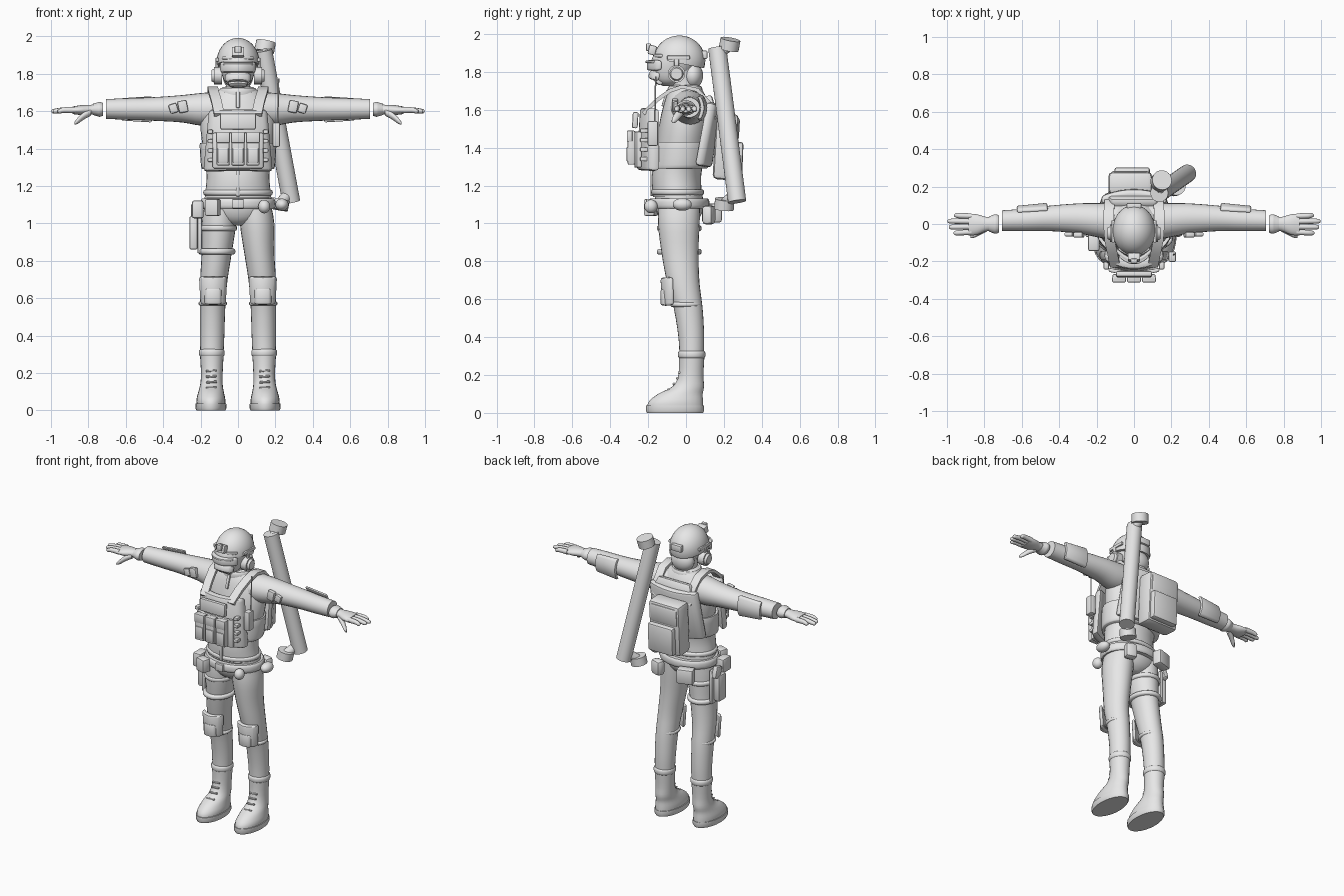
import bpy, bmesh, math
from mathutils import Vector, Matrix, Euler

grey = bpy.data.materials.new("light_grey")
grey.diffuse_color = (0.8, 0.8, 0.8, 1)


def finish(name, bm, angle=40):
    bmesh.ops.recalc_face_normals(bm, faces=bm.faces)
    for f in bm.faces:
        f.smooth = True
    me = bpy.data.meshes.new(name)
    bm.to_mesh(me)
    bm.free()
    me.set_sharp_from_angle(angle=math.radians(angle))
    me.materials.append(grey)
    ob = bpy.data.objects.new(name, me)
    bpy.context.collection.objects.link(ob)
    return ob


def box(name, c, s, r=0.01, rot=(0, 0, 0), top=1, bend=0):
    """Rounded box, optionally tapered to the top and bent around the body."""
    bm = bmesh.new()
    bmesh.ops.create_cube(bm, size=1)
    bmesh.ops.scale(bm, vec=s, verts=bm.verts)
    bmesh.ops.bevel(bm, geom=list(bm.edges), offset=min(r, min(s) * 0.45),
                    segments=2, profile=0.5, affect='EDGES')
    if bend:
        for i in range(1, 10):
            bmesh.ops.bisect_plane(bm, geom=bm.verts[:] + bm.edges[:] + bm.faces[:],
                                   plane_co=((i / 10 - 0.5) * s[0], 0, 0), plane_no=(1, 0, 0))
    for v in bm.verts:
        v.co.x *= 1 + (top - 1) * (v.co.z / s[2] + 0.5)
        v.co.y += bend * v.co.x ** 2
    bm.transform(Matrix.Translation(c) @ Euler(rot).to_matrix().to_4x4())
    return finish(name, bm)


def cyl(name, p, q, r, r2=None, n=20):
    bm = bmesh.new()
    p, q = Vector(p), Vector(q)
    bmesh.ops.create_cone(bm, cap_ends=True, segments=n, radius1=r,
                          radius2=r if r2 is None else r2, depth=(q - p).length)
    turn = (q - p).to_track_quat('Z', 'Y').to_matrix().to_4x4()
    bm.transform(Matrix.Translation((p + q) / 2) @ turn)
    return finish(name, bm)


def ball(name, c, s, cut=None):
    """Ellipsoid, optionally keeping only the side of a plane its normal points to."""
    bm = bmesh.new()
    bmesh.ops.create_uvsphere(bm, u_segments=28, v_segments=18, radius=1)
    bm.transform(Matrix.Translation(c) @ Matrix.Diagonal((*s, 1)))
    if cut:
        bmesh.ops.bisect_plane(bm, geom=bm.verts[:] + bm.edges[:] + bm.faces[:],
                               plane_co=cut[0], plane_no=cut[1], clear_inner=True)
        bmesh.ops.holes_fill(bm, edges=bm.edges[:])
    return finish(name, bm)


def loft(name, rings, axis='z', n=24, steps=3):
    """Smooth skin through ellipses (x, y, z, ru, rv) stacked along an axis."""
    u, v = {'z': (0, 1), 'x': (1, 2), 'y': (0, 2)}[axis]
    pts, last = [], len(rings) - 1
    for i in range(last):
        a, b, c, d = (rings[max(0, min(last, i + k))] for k in (-1, 0, 1, 2))
        for t in (k / steps for k in range(steps)):
            pts.append([0.5 * (2 * q + (r - p) * t + (2 * p - 5 * q + 4 * r - s) * t * t
                               + (3 * q - p - 3 * r + s) * t ** 3)
                        for p, q, r, s in zip(a, b, c, d)])
    pts.append(rings[-1])
    bm = bmesh.new()
    loops = []
    for p in pts:
        ring = []
        for k in range(n):
            co = list(p[:3])
            co[u] += p[3] * math.cos(2 * math.pi * k / n)
            co[v] += p[4] * math.sin(2 * math.pi * k / n)
            ring.append(bm.verts.new(co))
        loops.append(ring)
    for a, b in zip(loops, loops[1:]):
        for k in range(n):
            bm.faces.new((a[k], a[(k + 1) % n], b[(k + 1) % n], b[k]))
    bm.faces.new(loops[0])
    bm.faces.new(loops[-1])
    return finish(name, bm, 50)


def band(name, c, ru, rv, h):
    x, y, z = c
    return loft(name, [(x, y, z - h / 2, ru - .008, rv - .008), (x, y, z - h / 4, ru, rv),
                       (x, y, z + h / 4, ru, rv), (x, y, z + h / 2, ru - .008, rv - .008)])


def strap(name, pts, w, t):
    """Flat webbing following points, its width along x."""
    bm = bmesh.new()
    pts = [Vector(p) for p in pts]
    rows = []
    for i, p in enumerate(pts):
        tan = pts[min(i + 1, len(pts) - 1)] - pts[max(i - 1, 0)]
        nrm = tan.cross(Vector((1, 0, 0))).normalized() * t / 2
        dx = Vector((w / 2, 0, 0))
        rows.append([bm.verts.new(q) for q in (p - dx - nrm, p + dx - nrm, p + dx + nrm, p - dx + nrm)])
    for a, b in zip(rows, rows[1:]):
        for k in range(4):
            bm.faces.new((a[k], a[(k + 1) % 4], b[(k + 1) % 4], b[k]))
    bm.faces.new(rows[0])
    bm.faces.new(rows[-1])
    return finish(name, bm)


# Jacket, pelvis, neck and collar
loft("jacket", [(0, -.045, 1.14, .178, .13), (0, -.05, 1.25, .168, .13), (0, -.03, 1.36, .18, .13),
                (0, -.01, 1.5, .2, .135), (0, 0, 1.6, .19, .125), (0, 0, 1.68, .14, .1),
                (0, 0, 1.73, .08, .07)], n=32)
loft("pelvis", [(0, -.04, 1.18, .172, .125), (0, -.035, 1.08, .18, .125),
                (0, -.035, 1.02, .13, .1), (0, -.035, .99, .05, .06)], n=32)
loft("neck", [(0, .0, 1.66, .075, .07), (0, -.01, 1.74, .065, .068), (0, -.02, 1.82, .07, .08)])
band("collar", (0, -.005, 1.695), .1, .092, .06)
box("jacket_zip", (0, -.18, 1.22), (.022, .016, .15), .004)
box("collar_zip", (0, -.107, 1.66), (.02, .02, .09), .004, (-.3, 0, 0))

# Head, mask and helmet
loft("head", [(0, -.085, 1.725, .03, .035), (0, -.09, 1.75, .066, .07), (0, -.075, 1.8, .088, .11),
              (0, -.055, 1.87, .1, .125), (0, -.04, 1.92, .09, .11)])
ball("helmet", (0, -.035, 1.86), (.115, .137, .132), ((0, -.035, 1.845), (0, .2, 1)))
box("helmet_brim", (0, -.165, 1.885), (.17, .016, .016), .005, bend=5)
box("goggles", (0, -.192, 1.835), (.19, .03, .055), .012, bend=6)
box("goggles_bridge", (0, -.2, 1.853), (.16, .03, .012), .004, bend=6)
box("mask", (0, -.178, 1.785), (.14, .035, .05), .015, (-.35, 0, 0), bend=6)
box("mask_lower", (0, -.145, 1.755), (.1, .04, .04), .015, (-.6, 0, 0), bend=5)
box("helmet_mount", (0, -.178, 1.915), (.065, .04, .05), .006, (-.25, 0, 0))
box("helmet_mount_clip", (0, -.198, 1.93), (.035, .025, .04), .005)
box("helmet_rear_pack", (0, .098, 1.89), (.08, .03, .045), .008)
ball("nape_guard", (0, .035, 1.78), (.08, .055, .07))
for s in (1, -1):
    cyl("ear_cup", (s * .085, -.05, 1.79), (s * .128, -.05, 1.79), .046)
    cyl("ear_cap", (s * .125, -.05, 1.79), (s * .142, -.05, 1.79), .038, .03)
    box("helmet_rail", (s * .112, -.04, 1.875), (.016, .12, .022), .005)
    box("ear_arm", (s * .112, -.05, 1.845), (.014, .025, .06), .004)

# Both arms, gloves and legs
for s in (1, -1):
    loft("sleeve", [(s * .08, .01, 1.615, .1, .09), (s * .19, .02, 1.61, .092, .088),
                    (s * .3, .03, 1.613, .08, .073), (s * .45, .03, 1.612, .068, .063),
                    (s * .58, .022, 1.612, .06, .058), (s * .705, .018, 1.612, .055, .053)], 'x')
    # Rear forearm guard, curved around the sleeve
    p = box("elbow_pad", (0, 0, 0), (.14, .022, .165), .009, top=.85, bend=-5)
    p.data.transform(Matrix.Translation((s * .545, .094, 1.61)) @ Euler((0, s * math.pi / 2, s * -.1)).to_matrix().to_4x4())
    box("shoulder_patch", (s * .295, -.058, 1.625), (.05, .03, .065), .008, (0, s * .2, 0))
    box("shoulder_patch_tab", (s * .345, -.055, 1.615), (.045, .024, .05), .008, (0, s * .3, 0))
    loft("glove_cuff", [(s * .722, .0, 1.61, .046, .034), (s * .74, .0, 1.61, .052, .04),
                        (s * .755, .0, 1.61, .048, .036), (s * .775, .0, 1.61, .04, .03)], 'x')
    loft("palm", [(s * .74, .0, 1.61, .036, .028), (s * .79, .0, 1.608, .038, .026),
                  (s * .84, -.003, 1.606, .055, .026), (s * .885, -.003, 1.605, .058, .02)], 'x')
    for y, tip in ((.042, .962), (.014, .997), (-.015, .99), (-.044, .965)):
        loft("finger", [(s * .87, y, 1.606, .015, .017), (s * .93, y * 1.05, 1.606, .0145, .015),
                        (s * (tip - .01), y * 1.1, 1.6, .012, .012),
                        (s * tip, y * 1.1, 1.6, .004, .004)], 'x', 12)
    loft("thumb", [(s * .785, -.02, 1.597, .02, .02), (s * .825, -.04, 1.575, .02, .02),
                   (s * .858, -.06, 1.548, .015, .016), (s * .875, -.07, 1.535, .005, .006)], 'x', 12)

    loft("trouser_leg", [(s * .095, -.035, 1.1, .082, .11), (s * .102, -.038, 1.0, .092, .11),
                         (s * .113, -.032, .85, .081, .098), (s * .13, -.015, .69, .073, .086),
                         (s * .136, .012, .55, .068, .076), (s * .138, .028, .4, .065, .068),
                         (s * .14, .03, .29, .062, .064)])
    box("knee_pad", (s * .133, -.112, .64), (.135, .035, .15), .014, (.08, 0, 0), 1.12, 7)
    box("knee_cap", (s * .133, -.122, .61), (.09, .025, .085), .01, bend=6)
    band("knee_strap", (s * .135, .0, .572), .075, .083, .024)
    loft("boot", [(s * .145, -.057, .025, .076, .148), (s * .145, -.053, .06, .077, .143),
                  (s * .144, -.03, .1, .068, .118), (s * .142, .012, .14, .06, .083),
                  (s * .14, .026, .2, .058, .066), (s * .14, .03, .31, .064, .068)])
    loft("boot_sole", [(s * .145, -.058, .0, .077, .148), (s * .145, -.058, .012, .083, .154),
                       (s * .145, -.058, .038, .082, .152)], steps=1)
    band("boot_cuff", (s * .14, .03, .308), .068, .072, .042)
    for z, y in ((.12, -.098), (.15, -.068), (.18, -.05), (.21, -.04)):
        cyl("boot_lace", (s * .142 - .028, y + .004, z), (s * .142 + .028, y + .004, z + .004), .006, n=8)

# Armoured vest: front plate, pouches, straps, side bands, back plate
box("vest_front", (.0, -.222, 1.445), (.37, .06, .33), .02, (-.06, 0, 0), .84, 2)
box("vest_admin_pouch", (0, -.268, 1.545), (.19, .03, .085), .008, (-.06, 0, 0))
box("vest_lower_panel", (0, -.262, 1.39), (.27, .022, .19), .006, bend=1)
loft("cummerbund", [(0, -.04, 1.29, .19, .15), (0, -.035, 1.31, .198, .155),
                    (0, -.025, 1.42, .205, .155), (0, -.025, 1.43, .195, .145)], n=32)
for x in (-.08, 0, .08):
    box("magazine_pouch", (x, -.288, 1.4), (.07, .04, .18), .008)
    box("magazine_flap", (x, -.297, 1.46), (.074, .03, .06), .006)
    box("magazine_foot", (x, -.297, 1.365), (.058, .032, .08), .006)
for s in (1, -1):
    strap("shoulder_strap", [(s * .1, -.225, 1.58), (s * .115, -.155, 1.65), (s * .13, -.085, 1.7),
                             (s * .135, -.02, 1.722), (s * .135, .06, 1.705), (s * .13, .12, 1.64),
                             (s * .12, .15, 1.55)], .055, .02)
    for z in (1.34, 1.39, 1.44, 1.49):
        box("vest_loop", (s * .148, -.222, z), (.028, .04, .022), .005)
box("radio", (.205, -.175, 1.475), (.04, .055, .13), .008)
cyl("antenna", (.212, -.165, 1.53), (.217, -.16, 1.775), .004, n=8)
box("vest_back", (0, .138, 1.465), (.39, .05, .34), .02, (-.16, 0, 0), .9, -1.2)
box("back_yoke", (0, .125, 1.635), (.3, .045, .08), .015, (.3, 0, 0), .8)

# Backpack
box("backpack", (-.02, .21, 1.405), (.235, .12, .35), .025, (-.06, 0, 0))
box("backpack_lid", (-.02, .222, 1.5), (.21, .12, .13), .02, (-.06, 0, 0))
box("backpack_pocket", (-.01, .275, 1.335), (.19, .05, .19), .014, (-.04, 0, 0))

# Launcher tube with end caps
cyl("launcher_tube", (.135, .165, 1.925), (.285, .27, 1.115), .048, n=28)
cyl("launcher_top_cap", (.14, .225, 1.918), (.15, .235, 1.972), .053, n=24)
cyl("launcher_top_neck", (.145, .18, 1.9), (.145, .23, 1.945), .03)
cyl("launcher_bottom_cap", (.215, .2, 1.075), (.225, .205, 1.128), .052, n=24)
cyl("launcher_bottom_neck", (.22, .2, 1.1), (.265, .255, 1.15), .03)

# Belt and its pouches
band("jacket_hem", (0, -.045, 1.165), .185, .14, .03)
band("belt", (0, -.037, 1.105), .2, .16, .055)
box("belt_buckle", (0, -.2, 1.105), (.06, .02, .05), .006)
box("front_belt_pouch", (-.135, -.185, 1.085), (.075, .06, .09), .01, (0, 0, -.3))
box("side_belt_pouch", (-.215, -.1, 1.075), (.06, .09, .095), .01)
box("rear_belt_pouch", (-.1, .145, 1.055), (.11, .065, .1), .012, (0, 0, .3))
box("left_rear_pouch", (.13, .12, 1.045), (.08, .06, .1), .02, (0, 0, -.3))
ball("front_round_pouch", (.14, -.185, 1.09), (.032, .035, .036))
ball("side_round_pouch", (.235, -.02, 1.1), (.035, .05, .033))

# Thigh holster on the right leg
box("holster_plate", (-.205, -.03, .955), (.025, .11, .23), .008)
box("holster", (-.238, -.03, .95), (.045, .08, .18), .012)
box("holster_grip", (-.235, .0, 1.06), (.035, .06, .08), .01, (.3, 0, 0))
for z, x in ((.975, -.105), (.85, -.114)):
    band("thigh_strap", (x, -.035, z), .099, .117, .03)
